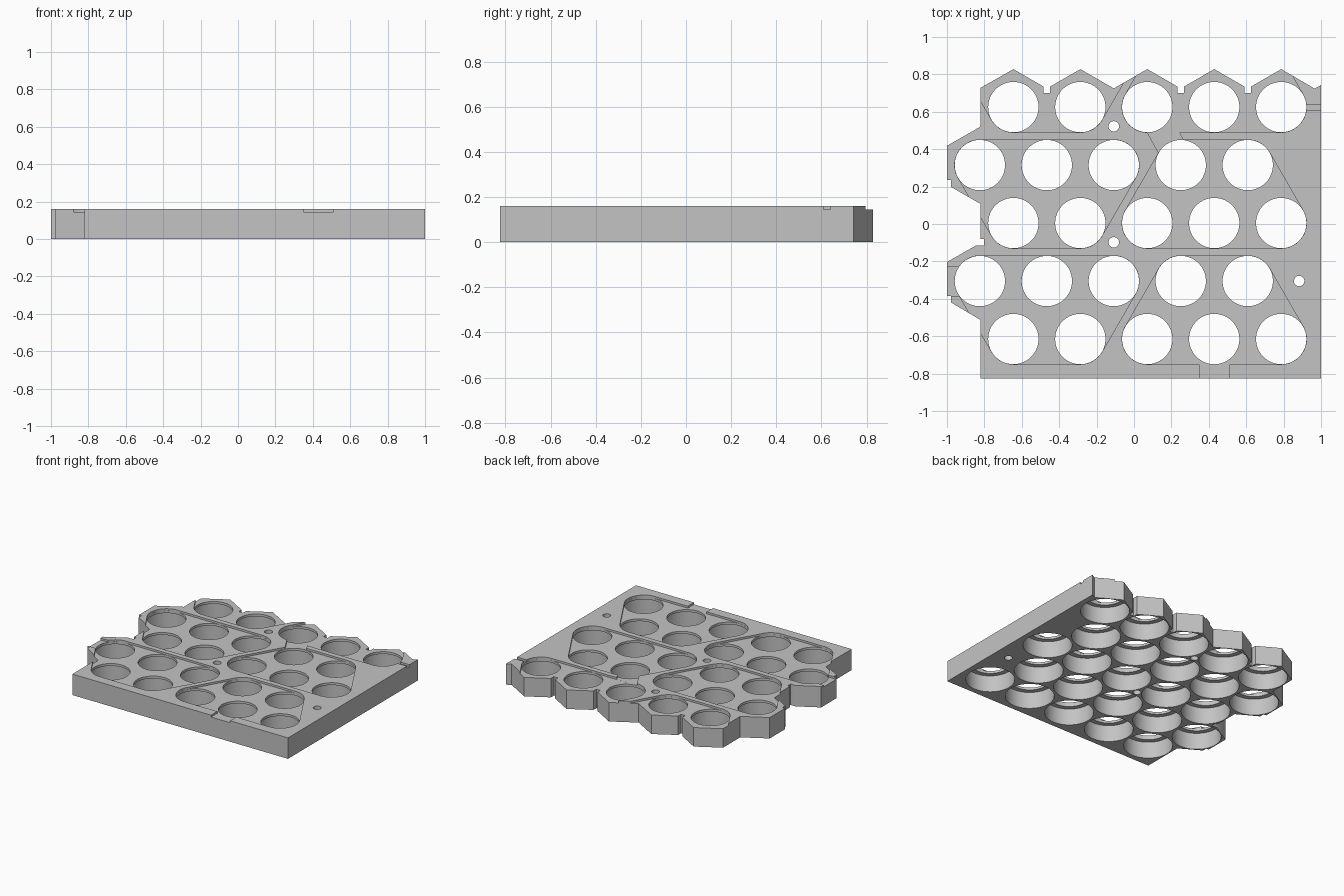
import bpy
import bmesh
from math import cos, sin, tau

if "Cube" in bpy.data.objects:
    bpy.data.objects.remove(bpy.data.objects["Cube"], do_unlink=True)

PITCH, ROW = 0.358, 0.31          # spacing of the cell grid
TOP, FLOOR, LEDGE = 0.16, 0.145, 0.127
HOLE_R, CELL_R, SCREW_R = 0.135, 0.17, 0.028

grey = bpy.data.materials.new("plain grey")
grey.use_nodes = True
colour = (0.55, 0.55, 0.55, 1)
grey.diffuse_color = colour
grey.node_tree.nodes["Principled BSDF"].inputs["Base Color"].default_value = colour


def centre(row, col):
    """Cell centre; row 0 is the back row, odd rows step half a pitch left."""
    return (-0.645 + PITCH * (col - 0.5 * (row % 2)), 0.625 - ROW * row)


def circle(c, r, n=64):
    return [(c[0] + r * cos(tau * i / n), c[1] + r * sin(tau * i / n)) for i in range(n)]


def add_object(name, bm):
    bmesh.ops.recalc_face_normals(bm, faces=bm.faces)
    mesh = bpy.data.meshes.new(name)
    bm.to_mesh(mesh)
    bm.free()
    mesh.materials.append(grey)
    obj = bpy.data.objects.new(name, mesh)
    bpy.context.collection.objects.link(obj)
    return obj


def prisms(name, outlines, z0, z1):
    """One object made of an upright prism for each outline."""
    bm = bmesh.new()
    for outline in outlines:
        low = [bm.verts.new((x, y, z0)) for x, y in outline]
        high = [bm.verts.new((x, y, z1)) for x, y in outline]
        bm.faces.new(low[::-1])
        bm.faces.new(high)
        for i in range(len(low)):
            j = (i + 1) % len(low)
            bm.faces.new((low[i], low[j], high[j], high[i]))
    return add_object(name, bm)


def hull_outline(centres):
    """Convex outline wrapped around the holes of one group."""
    pts = sorted(p for c in centres for p in circle(c, HOLE_R))

    def half(points):
        chain = []
        for p in points:
            while len(chain) > 1:
                a, b = chain[-2], chain[-1]
                if (b[0] - a[0]) * (p[1] - a[1]) - (b[1] - a[1]) * (p[0] - a[0]) > 1e-7:
                    break
                chain.pop()
            chain.append(p)
        return chain[:-1]
    return half(pts) + half(pts[::-1])


def rect(x0, x1, y0, y1):
    return [(x0, y0), (x1, y0), (x1, y1), (x0, y1)]


def cut(target, cutter):
    mod = target.modifiers.new("cut", "BOOLEAN")
    mod.operation = "DIFFERENCE"
    mod.solver = "EXACT"
    mod.object = cutter
    bpy.context.view_layer.objects.active = target
    bpy.ops.object.modifier_apply(modifier=mod.name)
    bpy.data.objects.remove(cutter, do_unlink=True)


# Plate outline: interlocking left side, zigzag back with slots, straight front and right
edge = [(1, -0.825), (1, 0.743), (0.966, 0.724)]
for col in reversed(range(5)):
    x, y = centre(0, col)
    edge.append((x, 0.828))
    v = x - PITCH / 2
    if col in (1, 3, 4):
        edge += [(v + 0.018, 0.735), (v + 0.018, 0.70), (v - 0.018, 0.70), (v - 0.018, 0.735)]
    elif col == 2:
        edge.append((v, 0.725))
edge += [(-0.822, 0.727), (-0.822, 0.52), (-1, 0.418), (-1, 0.235), (-0.978, 0.235),
         (-0.978, 0.198), (-0.822, 0.108), (-0.822, -0.08), (-0.803, -0.08),
         (-0.803, -0.115), (-0.845, -0.115), (-1, -0.203), (-1, -0.385),
         (-0.978, -0.385), (-0.978, -0.42), (-0.822, -0.512), (-0.822, -0.825)]
plate = prisms("cell_holder_plate", [edge], 0, TOP)

# Shallow strip pockets: each wraps two rows, three cells beside two
groups = []
for odd_row in (-1, 1, 3):
    left = [(odd_row, 0), (odd_row, 1), (odd_row, 2), (odd_row + 1, 0), (odd_row + 1, 1)]
    right = [(odd_row, 3), (odd_row, 4)] + [(odd_row + 1, c) for c in (2, 3, 4)]
    for group in (left, right):
        groups.append(hull_outline([centre(*g) for g in group]))
cut(plate, prisms("strip_pockets", groups, FLOOR, TOP + 0.05))

# Lead channels joining pockets to each other and to the edges
link = [(0.06, 0.51), (0.14, 0.365), (0.28, 0.42), (0.23, 0.51)]
channels = [link, rect(0.35, 0.51, -0.9, -0.70), rect(-1.1, -0.90, -0.384, -0.23),
            rect(0.86, 1.1, 0.61, 0.64)]
cut(plate, prisms("lead_channels", channels, FLOOR + 0.0003, TOP + 0.05))

# Wide cell sockets below, narrower openings above, and screw holes
cells = [centre(r, c) for r in range(5) for c in range(5)]
cut(plate, prisms("cell_sockets", [circle(c, CELL_R) for c in cells], -0.05, LEDGE))
cut(plate, prisms("openings", [circle(c, HOLE_R - 0.0005) for c in cells], LEDGE - 0.02, TOP + 0.05))
screws = [(-0.108, 0.522), (-0.108, -0.098), (0.883, -0.305)]
cut(plate, prisms("screw_holes", [circle(c, SCREW_R, 24) for c in screws], -0.05, TOP + 0.05))

bpy.ops.object.select_all(action="DESELECT")
plate.select_set(True)
bpy.context.view_layer.objects.active = plate
bpy.ops.object.shade_smooth_by_angle()
